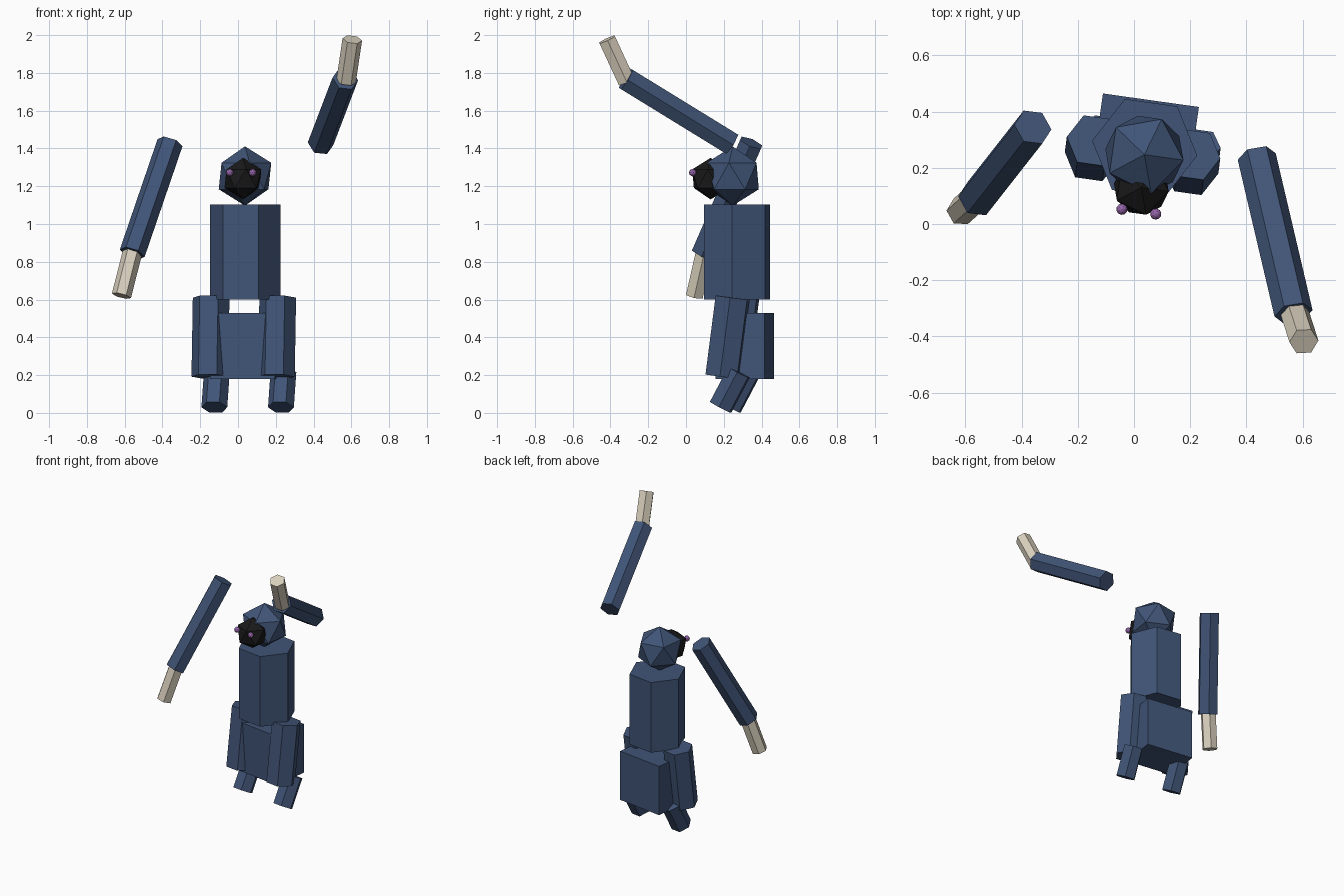
import bpy
from math import radians
from mathutils import Matrix, Vector

if "Cube" in bpy.data.objects:
    bpy.data.objects.remove(bpy.data.objects["Cube"])

YAW = Matrix.Rotation(radians(-8), 3, 'Z')   # the body is turned slightly
BODY_X = YAW @ Vector((1, 0, 0))


def material(name, rgb):
    mat = bpy.data.materials.new(name)
    mat.use_nodes = True
    mat.diffuse_color = (*rgb, 1)
    mat.node_tree.nodes["Principled BSDF"].inputs["Base Color"].default_value = (*rgb, 1)
    return mat


BLUE = material("navy_blue", (0.052, 0.09, 0.185))
BEIGE = material("pale_beige", (0.69, 0.63, 0.51))
BLACK = material("near_black", (0.01, 0.01, 0.01))
PURPLE = material("soft_purple", (0.3, 0.13, 0.4))


def finish(name, mat):
    ob = bpy.context.object
    ob.name = name
    ob.data.materials.append(mat)
    return ob


def prism(name, start, end, radius, mat, ref=BODY_X):
    """Six-sided rod from start to end, with one corner turned towards ref."""
    start, end = Vector(start), Vector(end)
    axis = (end - start).normalized()
    corner = (ref - axis * ref.dot(axis)).normalized()
    frame = Matrix((axis.cross(corner) * -1, corner, axis)).transposed()
    frame.col[0] = corner.cross(axis)
    bpy.ops.mesh.primitive_cylinder_add(vertices=6, radius=radius,
                                        depth=(end - start).length)
    ob = finish(name, mat)
    ob.matrix_world = Matrix.Translation((start + end) / 2) @ frame.to_4x4()


def ball(name, centre, radius, mat, detail=1):
    bpy.ops.mesh.primitive_ico_sphere_add(subdivisions=detail, radius=radius,
                                          location=centre, rotation=(0, 0, radians(-8)))
    finish(name, mat)


# Torso
prism("torso", (0.038, 0.27, 0.6), (0.038, 0.27, 1.103), 0.189, BLUE)

# Hip block
bpy.ops.mesh.primitive_cube_add(size=1, location=(0.042, 0.311, 0.355),
                                rotation=(0, 0, radians(-8)))
finish("hip_block", BLUE).scale = (0.345, 0.262, 0.35)

# Legs, offset across the turned body
for side, sign in (("left", 1), ("right", -1)):
    shift = BODY_X * 0.178 * sign
    hip = Vector((0.034, 0.272, 0.61)) + shift
    knee = Vector((0.027, 0.218, 0.192)) + shift
    prism(side + "_thigh", knee, hip, 0.098, BLUE)
    shin_top = Vector((0.064, 0.305, 0.215)) + shift
    foot = Vector((0.051, 0.208, 0.03)) + shift
    prism(side + "_shin", foot, shin_top, 0.069, BLUE)

# Head, face and eyes
ball("head", (0.037, 0.247, 1.254), 0.157, BLUE)
ball("face", (0.026, 0.13, 1.24), 0.11, BLACK)
for side, sign in (("left", 1), ("right", -1)):
    ball(side + "_eye", Vector((0.017, 0.044, 1.272)) + BODY_X * 0.061 * sign,
         0.02, PURPLE, 2)

# Detached arms: shoulder, elbow, forearm start, forearm tip
ARMS = {
    "right": ((-0.36, 0.345, 1.43), (-0.56, 0.09, 0.845),
              (-0.556, 0.1, 0.862), (-0.617, 0.045, 0.62)),
    "left": ((0.437, 0.24, 1.425), (0.568, -0.318, 1.768),
             (0.572, -0.315, 1.755), (0.605, -0.418, 1.977)),
}
for side, (shoulder, elbow, wrist, tip) in ARMS.items():
    prism(side + "_upper_arm", elbow, shoulder, 0.069, BLUE, Vector((1, 0, 0)))
    prism(side + "_forearm", tip, wrist, 0.052, BEIGE, Vector((1, 0, 0)))
